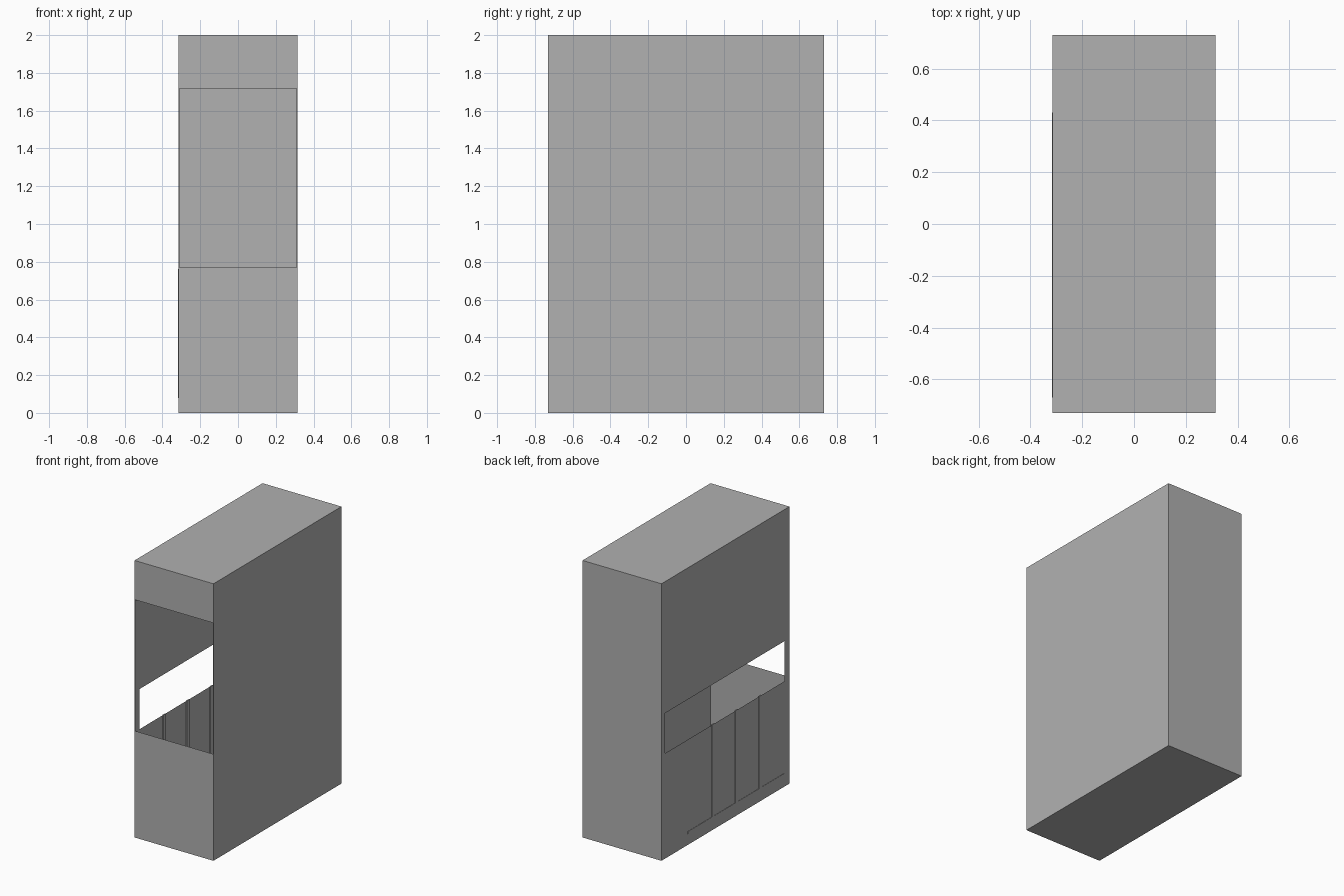
import bpy, bmesh
from mathutils import Vector

if "Cube" in bpy.data.objects:
    bpy.data.objects.remove(bpy.data.objects["Cube"])

HX, HY, H = 0.315, 0.73, 2.0

# Dark grey painted metal
paint = bpy.data.materials.new("dark_grey")
paint.diffuse_color = (0.44, 0.44, 0.44, 1)
paint.use_nodes = True
paint.node_tree.nodes["Principled BSDF"].inputs["Base Color"].default_value = paint.diffuse_color


def make_object(name, bm):
    bmesh.ops.remove_doubles(bm, verts=bm.verts, dist=1e-5)
    bmesh.ops.recalc_face_normals(bm, faces=bm.faces)
    mesh = bpy.data.meshes.new(name)
    bm.to_mesh(mesh)
    bm.free()
    mesh.materials.append(paint)
    obj = bpy.data.objects.new(name, mesh)
    bpy.context.collection.objects.link(obj)
    return obj


def rect(place, a0, a1, z0, z1):
    return [place(*p) for p in ((a0, z0), (a1, z0), (a1, z1), (a0, z1))]


def panel(bm, place, half, hole=None):
    """Upright wall, optionally with a rectangular opening (a0, a1, z0, z1)."""
    outer = [bm.verts.new(p) for p in rect(place, -half, half, 0, H)]
    if hole is None:
        bm.faces.new(outer)
        return
    inner = [bm.verts.new(p) for p in rect(place, *hole)]
    for i in range(4):
        j = (i + 1) % 4
        bm.faces.new((outer[i], outer[j], inner[j], inner[i]))


def bar(name, y0, y1, z0, z1):
    bm = bmesh.new()
    bmesh.ops.create_cube(bm, size=1)
    size = Vector((0.008, y1 - y0, z1 - z0))
    bmesh.ops.scale(bm, vec=size, verts=bm.verts)
    bmesh.ops.translate(bm, vec=(-HX + 0.002, (y0 + y1) / 2, (z0 + z1) / 2), verts=bm.verts)
    return make_object(name, bm)


# Thin hollow cabinet shell: open front window and long slot in the left side
bm = bmesh.new()
panel(bm, lambda a, z: Vector((a, -HY, z)), HX, (-0.31, 0.31, 0.77, 1.717))
panel(bm, lambda a, z: Vector((-HX, a, z)), HY, (-0.675, 0.69, 0.76, 1.05))
panel(bm, lambda a, z: Vector((a, HY, z)), HX)
panel(bm, lambda a, z: Vector((HX, a, z)), HY)
for z in (0, H):
    bm.faces.new([bm.verts.new((x, y, z)) for x, y in
                  ((-HX, -HY), (HX, -HY), (HX, HY), (-HX, HY))])
make_object("cabinet_shell", bm)

# Trim dividing the lower left side into bays
for i in range(3):
    y = -0.395 + 0.268 * i
    bar(f"bay_divider_{i + 1}", y - 0.016, y + 0.016, 0.097, 0.762)
bar("bottom_rail", -0.67, 0.43, 0.08, 0.097)
